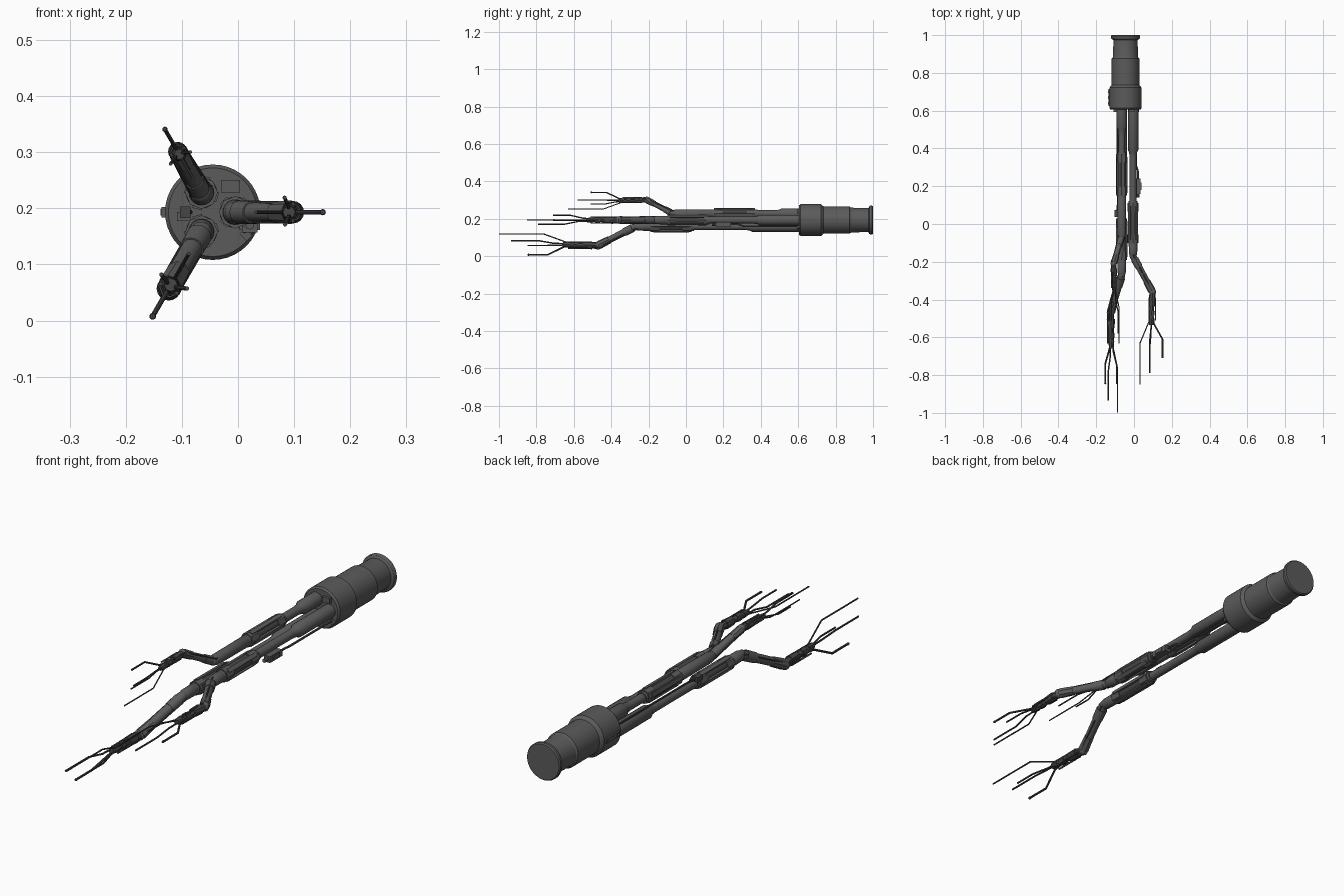
import bpy, bmesh, math
from mathutils import Vector, Matrix

if "Cube" in bpy.data.objects:
    bpy.data.objects.remove(bpy.data.objects["Cube"])

def material(name, v):
    m = bpy.data.materials.new(name)
    m.diffuse_color = (v, v, v, 1)
    m.use_nodes = True
    m.node_tree.nodes["Principled BSDF"].inputs["Base Color"].default_value = m.diffuse_color
    return m

BODY = material("dark grey metal", 0.105)
DARK = material("charcoal metal", 0.062)
CX, CZ = -0.045, 0.193          # axis of the main barrel

def finish(name, bm, mat):
    bmesh.ops.recalc_face_normals(bm, faces=bm.faces)
    me = bpy.data.meshes.new(name)
    bm.to_mesh(me)
    bm.free()
    me.materials.append(mat)
    ob = bpy.data.objects.new(name, me)
    bpy.context.collection.objects.link(ob)
    bpy.ops.object.select_all(action='DESELECT')
    ob.select_set(True)
    bpy.context.view_layer.objects.active = ob
    bpy.ops.object.shade_smooth_by_angle(angle=math.radians(32))
    return ob

def rod(bm, p, q, r0, r1=None, n=16):
    """Capped cylinder or cone between two points."""
    p, q = Vector(p), Vector(q)
    rot = (q - p).to_track_quat('Z', 'Y').to_matrix().to_4x4()
    bmesh.ops.create_cone(bm, cap_ends=True, segments=n, radius1=r0,
                          radius2=r0 if r1 is None else r1, depth=(q - p).length,
                          matrix=Matrix.Translation((p + q) / 2) @ rot)

def ball(bm, p, r, n=12):
    bmesh.ops.create_uvsphere(bm, u_segments=n, v_segments=8, radius=r,
                              matrix=Matrix.Translation(Vector(p)))

def path(bm, pts, r, n=8):
    for p, q in zip(pts, pts[1:]):
        rod(bm, p, q, r, n=n)
    for p in pts[1:-1]:
        ball(bm, p, r, n)

def box(bm, c, size, rot=Matrix.Identity(4)):
    bmesh.ops.create_cube(bm, size=1, matrix=Matrix.Translation(Vector(c)) @ rot
                          @ Matrix.Diagonal((*size, 1)))

def lathe(bm, profile, cx, cz, n):
    """Revolve (y, radius) pairs about an axis parallel to y."""
    rings = [[bm.verts.new((cx + r * math.cos(2 * math.pi * i / n), y,
                            cz + r * math.sin(2 * math.pi * i / n))) for i in range(n)]
             for y, r in profile]
    for a, b in zip(rings, rings[1:]):
        for i in range(n):
            j = (i + 1) % n
            bm.faces.new((a[i], a[j], b[j], b[i]))
    bm.faces.new(rings[0])
    bm.faces.new(rings[-1])

# main barrel with collar, steps and rear flange
bm = bmesh.new()
lathe(bm, [(0.605, 0.079), (0.613, 0.085), (0.722, 0.085), (0.735, 0.073), (0.875, 0.073),
           (0.88, 0.068), (0.89, 0.066), (0.975, 0.064), (0.98, 0.074), (0.985, 0.077),
           (0.995, 0.077), (1.0, 0.073)], CX, CZ, 40)
finish("barrel", bm, BODY)

# small plates on the barrel side and front face
bm = bmesh.new()
box(bm, (-0.131, 0.67, CZ), (0.01, 0.09, 0.018))
for y in (0.64, 0.67, 0.70):
    box(bm, (-0.133, y, CZ), (0.01, 0.014, 0.012))
box(bm, (-0.013, 0.603, 0.239), (0.034, 0.02, 0.022))
box(bm, (-0.097, 0.603, 0.185), (0.024, 0.02, 0.016))
box(bm, (0.014, 0.603, 0.153), (0.018, 0.02, 0.014), Matrix.Rotation(0.8, 4, 'Y'))
finish("barrel_plates", bm, BODY)

def build_arm(label, angle, s, thick_end, blk0, blk1, bend0, bend1, a_end):
    rad = Vector((math.cos(angle), 0, math.sin(angle)))
    tan = Vector((-math.sin(angle), 0, math.cos(angle)))
    turn = Matrix.Rotation(-angle, 4, 'Y')

    def P(a, y, t=0.0):
        return Vector((CX, y, CZ)) + rad * a + tan * t
    a0 = 0.04
    c = P(a0, 0)

    # stepped upper arm tube
    bm = bmesh.new()
    lathe(bm, [(0.615, 0.028), (thick_end + 0.012, 0.028), (thick_end, 0.021),
               (thick_end - 0.03, 0.018), (blk0, 0.018), (blk1, 0.018),
               (blk1 - 0.01, 0.023), (bend0 + 0.015, 0.022), (bend0, 0.018)], c.x, c.z, 20)
    finish(label + "_upper_tube", bm, BODY)

    # ribbed actuator block: end collars, core and side plates
    bm = bmesh.new()
    for y0, y1 in ((blk0, blk0 - 0.045), (blk1 + 0.045, blk1)):
        rod(bm, P(a0, y0), P(a0, y1), 0.029, n=8)
        rod(bm, P(a0, y0 + 0.012), P(a0, y1 - 0.012), 0.023, n=16)
    for k in range(4):
        th = angle + math.pi / 4 + k * math.pi / 2
        d = Vector((math.cos(th), 0, math.sin(th))) * 0.026
        box(bm, P(a0, (blk0 + blk1) / 2) + d, (0.008, blk0 - blk1 - 0.03, 0.017),
            Matrix.Rotation(-th, 4, 'Y'))
    finish(label + "_block", bm, BODY)
    bm = bmesh.new()
    rod(bm, P(a0, blk0), P(a0, blk1), 0.024, n=16)
    finish(label + "_block_core", bm, DARK)

    # slanted section between the two elbows
    bm = bmesh.new()
    e0, e1 = P(a0, bend0), P(a_end, bend1)
    ball(bm, e0, 0.0185, 16)
    rod(bm, e0, e1, 0.018 * s, 0.016 * s)
    rod(bm, e0.lerp(e1, 0.08), e0.lerp(e1, 0.3), 0.021 * s, 0.02 * s)
    rod(bm, e0.lerp(e1, 0.7), e0.lerp(e1, 0.97), 0.019 * s, 0.021 * s, 8)
    ball(bm, e1, 0.02 * s, 8)
    finish(label + "_elbow", bm, BODY)

    def H(a, d, t=0.0):      # hand point: outward, forward, sideways
        return P(a_end + a * s, bend1 - d * s, t * s)

    # tapered forearm with collars and ribs
    bm = bmesh.new()
    for d0, d1, r0, r1, n in ((0, 0.05, 0.017, 0.016, 8), (0.03, 0.075, 0.02, 0.018, 8),
                              (0.05, 0.16, 0.012, 0.011, 12), (0.10, 0.125, 0.016, 0.016, 8),
                              (0.14, 0.175, 0.015, 0.011, 8)):
        rod(bm, H(-0.004 * d0 / 0.1, d0), H(-0.004 * d1 / 0.1, d1), r0 * s, r1 * s, n)
    for a, t in ((0.015, 0), (-0.017, 0), (0, 0.015), (0, -0.015)):
        box(bm, H(a, 0.1, t), (0.006 * s, 0.1 * s, 0.006 * s), turn)
    finish(label + "_forearm", bm, DARK)

    # four bent fingers of unequal length
    bm = bmesh.new()
    path(bm, [H(0.004, 0.13), H(0.008, 0.17), H(0.053, 0.25), H(0.053, 0.35)], 0.0042 * s)
    path(bm, [H(-0.012, 0.13), H(-0.02, 0.16), H(-0.066, 0.27), H(-0.066, 0.49)], 0.003 * s)
    path(bm, [H(-0.008, 0.13, 0.006), H(-0.008, 0.19, 0.01), H(-0.015, 0.26, 0.026),
              H(-0.015, 0.35, 0.026)], 0.0035 * s)
    path(bm, [H(-0.006, 0.13, -0.006), H(-0.008, 0.22, -0.008), H(-0.014, 0.29, -0.022),
              H(-0.014, 0.43, -0.022)], 0.0035 * s)
    ball(bm, H(0.053, 0.345), 0.0055 * s, 8)
    finish(label + "_fingers", bm, DARK)

    # cables beside the elbow
    bm = bmesh.new()
    for t in (0.016, -0.016):
        path(bm, [P(a0, blk1, t * 1.2), P(a0 + 0.004, bend0, t * 1.1),
                  P(a_end, bend1, t * s), H(0, 0.1, t)], 0.0035 * s)
    finish(label + "_cables", bm, DARK)

build_arm("right_arm", 0.0, 1.0, 0.38, 0.11, -0.10, -0.17, -0.36, 0.143)
build_arm("upper_arm", math.radians(120), 0.86, 0.50, 0.37, 0.15, -0.07, -0.21, 0.125)
build_arm("lower_arm", math.radians(240), 1.08, 0.34, 0.03, -0.19, -0.27, -0.47, 0.157)

# sensor box hanging on a thin rod beside the right arm
bm = bmesh.new()
box(bm, (0.021, 0.2, 0.17), (0.028, 0.08, 0.026))
box(bm, (0.021, 0.2, 0.17), (0.036, 0.04, 0.018))
rod(bm, (0.021, 0.16, 0.17), (0.021, 0.14, 0.17), 0.008, n=8)
path(bm, [(0.021, 0.22, 0.17), (0.021, 0.28, 0.17), (0.012, 0.31, 0.16), (0.012, 0.61, 0.16)], 0.0045)
finish("sensor_box", bm, BODY)

# small junction box on the left side of the arms
bm = bmesh.new()
box(bm, (-0.094, 0.055, CZ), (0.018, 0.036, 0.02))
path(bm, [(-0.092, 0.06, CZ), (-0.085, 0.12, CZ), (-0.085, 0.61, CZ)], 0.004)
finish("junction_box", bm, DARK)
